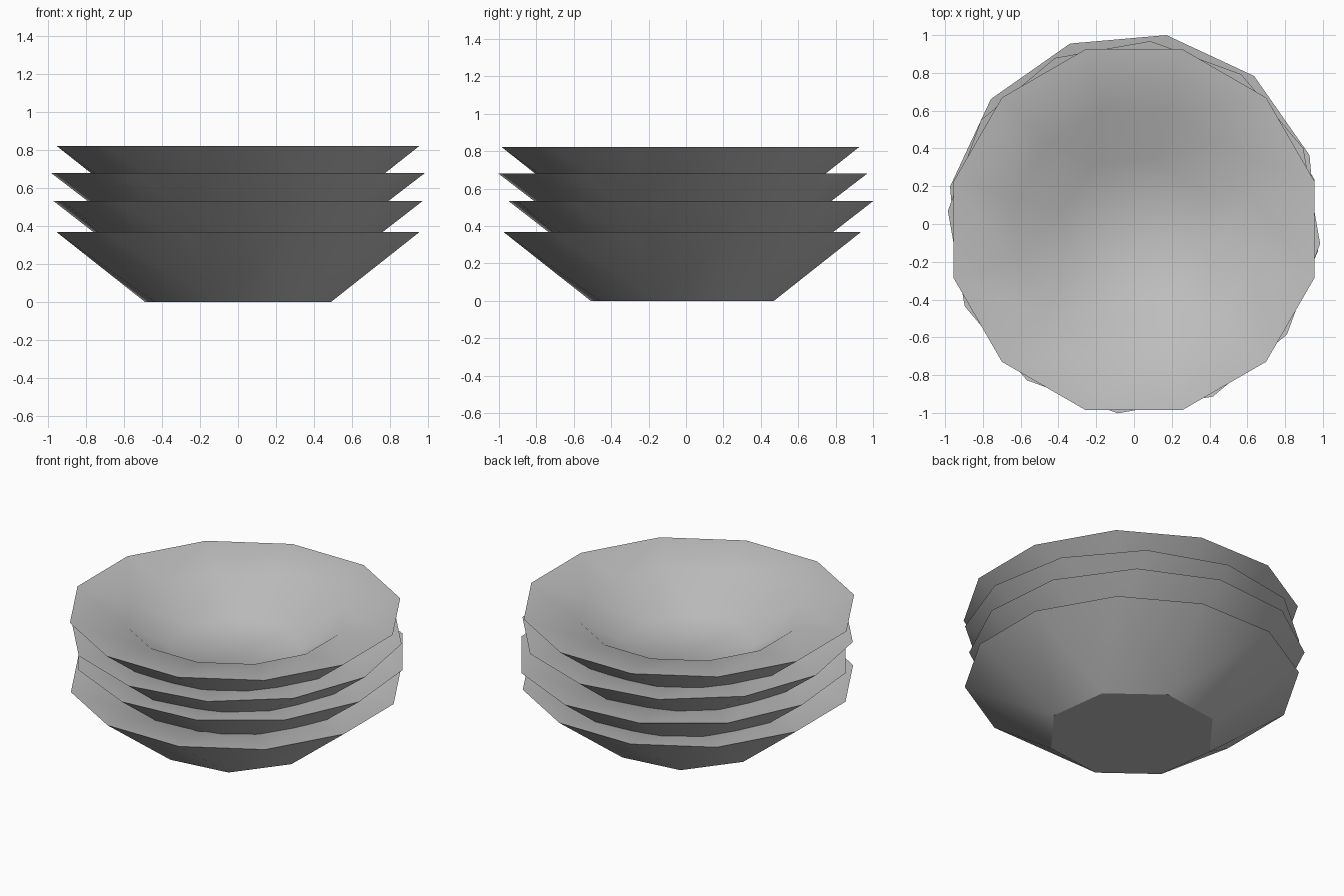
import bpy, bmesh
from math import cos, sin, radians

old = bpy.data.objects.get("Cube")
if old:
    bpy.data.objects.remove(old, do_unlink=True)

GREY = (0.52, 0.52, 0.52, 1)
mat = bpy.data.materials.new("plain grey")
mat.use_nodes = True
mat.diffuse_color = GREY
mat.node_tree.nodes["Principled BSDF"].inputs["Base Color"].default_value = GREY

HEIGHT = 0.368
RIM_SIDES, BASE_SIDES = 12, 8


def ring(bm, radius, z, count, start):
    step = 360 / count
    return [bm.verts.new((radius * cos(radians(start + i * step)),
                          radius * sin(radians(start + i * step)), z))
            for i in range(count)]


def nearest(verts, a, b):
    mid = ((a.co + b.co) / 2).xy.normalized()
    return min(verts, key=lambda v: (v.co.xy.normalized() - mid).length)


def pairs(loop):
    return list(zip(loop, loop[1:] + loop[:1]))


def stitch(bm, wide, narrow):
    # joins two rings with different numbers of sides
    for a, b in pairs(wide):
        bm.faces.new((a, b, nearest(narrow, a, b)))
    for a, b in pairs(narrow):
        bm.faces.new((b, a, nearest(wide, a, b)))


def bowl_mesh():
    bm = bmesh.new()
    rim = ring(bm, 0.989, HEIGHT, RIM_SIDES, 15)
    base = ring(bm, 0.507, 0, BASE_SIDES, -15)
    lip = ring(bm, 0.65, HEIGHT - 0.05, RIM_SIDES, 15)
    well = ring(bm, 0.40, HEIGHT - 0.235, BASE_SIDES, -15)
    # outer wall and base
    stitch(bm, rim, base)
    bm.faces.new(base)
    # inside: shallow lip, steep well and floor
    for (a, b), (c, d) in zip(pairs(rim), pairs(lip)):
        bm.faces.new((a, b, d, c))
    stitch(bm, lip, well)
    bm.faces.new(well)
    bmesh.ops.recalc_face_normals(bm, faces=bm.faces)
    # smooth walls with a crisp rim and base edge
    for f in bm.faces:
        f.smooth = True
    for loop in (rim, base):
        for a, b in pairs(loop):
            bm.edges.get((a, b)).smooth = False
    mesh = bpy.data.meshes.new("bowl")
    bm.to_mesh(mesh)
    bm.free()
    mesh.materials.append(mat)
    return mesh


# stack of bowls: name, y shift, rim height, turn in degrees
mesh = bowl_mesh()
for name, y, top, turn in (("bottom_bowl", -0.02, HEIGHT, 0),
                           ("lower_middle_bowl", 0.026, 0.533, 5),
                           ("upper_middle_bowl", -0.017, 0.68, 10),
                           ("top_bowl", -0.03, 0.822, 0)):
    bowl = bpy.data.objects.new(name, mesh)
    bowl.location = (0, y, top - HEIGHT)
    bowl.rotation_euler.z = radians(turn)
    bpy.context.collection.objects.link(bowl)
